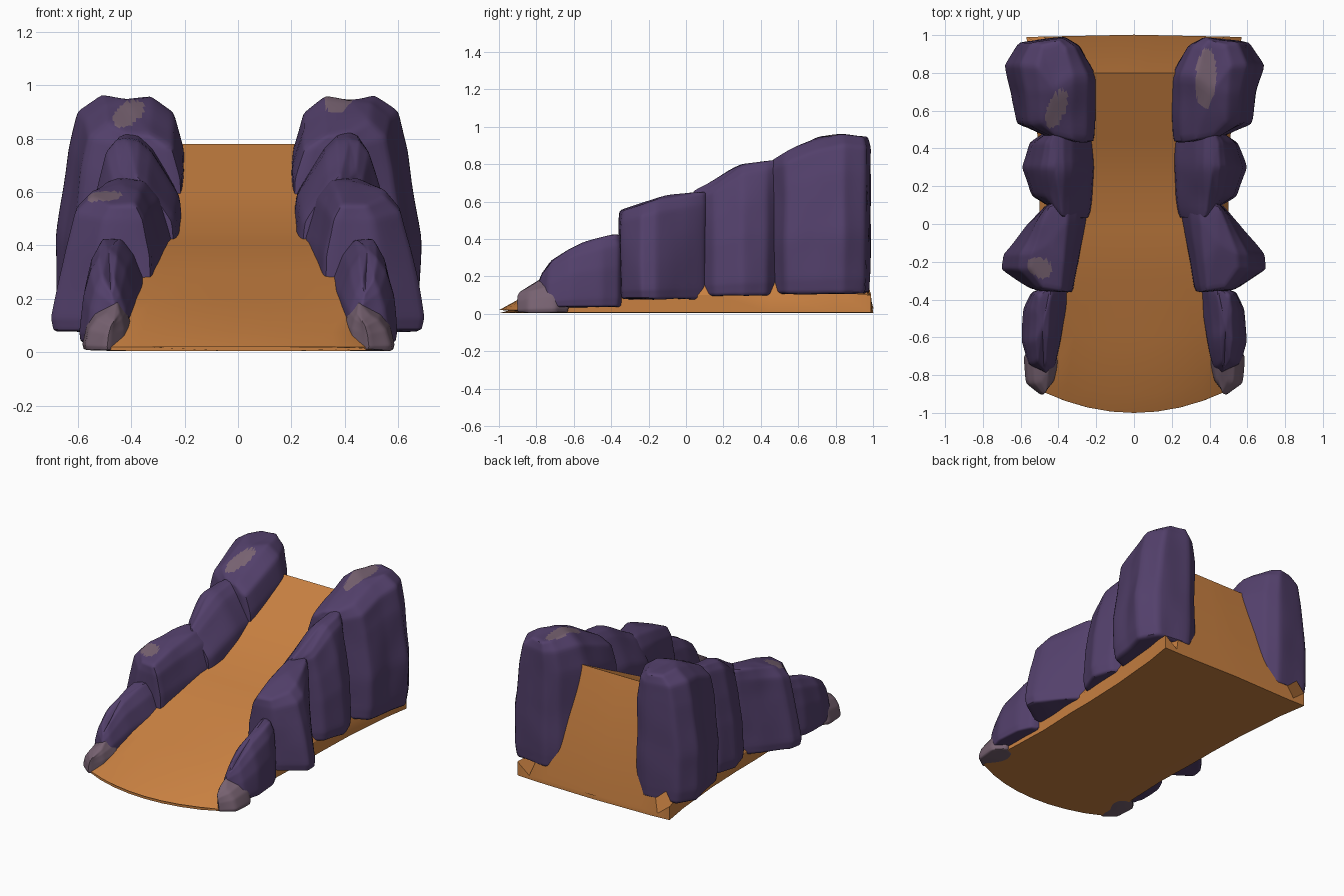
import bpy, bmesh
from mathutils import Vector, noise

if "Cube" in bpy.data.objects:
    bpy.data.objects.remove(bpy.data.objects["Cube"])

def material(name, col):
    m = bpy.data.materials.new(name)
    m.diffuse_color = (*col, 1)
    m.use_nodes = True
    m.node_tree.nodes["Principled BSDF"].inputs["Base Color"].default_value = m.diffuse_color
    return m

ORANGE = material("orange_clay", (.58, .217, .053))
PURPLE = material("purple_rock", (.086, .051, .147))
MAUVE = material("mauve_rock", (.185, .122, .165))

def finish(bm, name, mats, angle):
    bmesh.ops.recalc_face_normals(bm, faces=bm.faces)
    me = bpy.data.meshes.new(name)
    bm.to_mesh(me)
    bm.free()
    ob = bpy.data.objects.new(name, me)
    bpy.context.collection.objects.link(ob)
    for m in mats:
        me.materials.append(m)
    bpy.ops.object.select_all(action='DESELECT')
    ob.select_set(True)
    bpy.context.view_layer.objects.active = ob
    bpy.ops.object.shade_smooth_by_angle(angle=angle)
    return ob

def lerp_table(table, y):
    for (a, za), (b, zb) in zip(table, table[1:]):
        if y <= b:
            return za + (zb - za) * max(0, (y - a) / (b - a))
    return table[-1][1]

# Ramp: cross-sections along y -> (y, surface half width, surface z, base half width, skirt z)
stations = [(-1.0, .48, .02, .50, .015), (-.90, .47, .075, .51, .05), (-.6, .42, .195, .50, .09),
            (-.3, .36, .305, .49, .09), (-.03, .30, .41, .50, .10), (.16, .26, .45, .50, .10),
            (.45, .25, .60, .51, .11), (.8, .23, .78, .54, .12), (.99, .48, .03, .57, .10)]
bm = bmesh.new()
rings = []
N = 8
for y, w, z, bw, sk in stations:
    sec = [(-bw, .008), (-bw, sk)] + [(-w + 2 * w * i / N, z) for i in range(N + 1)] + [(bw, sk), (bw, .008)]
    sec += [(bw - 2 * bw * i / N, .004) for i in range(1, N)]
    bow = .12 * max(0, min(1, (-.5 - y) / .4))          # rounded front lip
    back = .012 if y > .9 else 0
    rings.append([bm.verts.new((x, y + bow * (x / .5) ** 2 + back * (1 - abs(x) / .57), h)) for x, h in sec])
for a, b in zip(rings, rings[1:]):
    n = len(a)
    for i in range(n):
        bm.faces.new((a[i], a[(i + 1) % n], b[(i + 1) % n], b[i]))
bm.faces.new(rings[0])
bm.faces.new(rings[-1])
finish(bm, "ramp", [ORANGE], .5)

# Rocks: footprint rings raised in levels, tapering to x = ax separately on the inner and outer side
def rock(name, side, foot, ax, base, top, levels, mats, patch=None):
    bm = bmesh.new()
    ys = [p[1] for p in foot]
    cy = (min(ys) + max(ys)) / 2
    rings = []
    for t, inner, outer, sy in levels:
        ring = []
        for x, y in foot:
            X = ax + (x - ax) * (inner if x < ax else outer)
            Y = cy + (y - cy) * sy
            ring.append(bm.verts.new((X * side, Y, base + (lerp_table(top, Y) - base) * t)))
        rings.append(ring)
    n = len(foot)
    for a, b in zip(rings, rings[1:]):
        for i in range(n):
            bm.faces.new((a[i], a[(i + 1) % n], b[(i + 1) % n], b[i]))
    for ring, z in ((rings[0], base), (rings[-1], lerp_table(top, cy) + .012)):
        c = bm.verts.new((ax * side, cy, z))
        for i in range(n):
            bm.faces.new((ring[i], ring[(i + 1) % n], c))
    bmesh.ops.recalc_face_normals(bm, faces=bm.faces)
    bmesh.ops.subdivide_edges(bm, edges=bm.edges, cuts=7, use_grid_fill=True)
    for _ in range(2):
        bmesh.ops.smooth_vert(bm, verts=bm.verts, factor=.5, use_axis_x=True, use_axis_y=True, use_axis_z=True)
    bm.normal_update()
    for v in bm.verts:
        p = Vector((v.co.x * 6 + side * 3, v.co.y * 6, v.co.z * 4))
        v.co += v.normal * (.003 + .008 * noise.noise(p))
    bm.normal_update()
    if patch:                                            # worn lighter spot on the top
        px, py, rx, ry, slant = patch
        for f in bm.faces:
            c = f.calc_center_median()
            dx = c.x - px - slant * (c.y - py)
            if f.normal.z > .1 and (dx / rx) ** 2 + ((c.y - py) / ry) ** 2 < 1:
                f.material_index = 1
    finish(bm, name, mats, .7)

# levels: (height fraction, inner scale, outer scale, y scale)
tall = [(0, .95, .92, .97), (.1, 1, .98, .99), (.38, 1, 1, 1), (.76, .98, .82, 1), (.93, .8, .68, 1), (1, .42, .36, .95)]
mid = [(0, .95, .94, .97), (.1, 1, 1, 1), (.45, 1, .88, 1), (.7, .92, .68, 1), (.94, .42, .42, 1), (1, .2, .22, .97)]
wide = [(0, .95, .96, .97), (.1, 1, 1, 1), (.6, .97, .80, 1), (.88, .72, .65, 1), (1, .45, .42, .97)]
low = [(0, .95, .96, .97), (.12, 1, 1, 1), (.55, .97, .86, 1), (.85, .65, .62, .98), (1, .3, .32, .9)]

# name, footprint, taper centre x, base z, top profile along y, taper
rocks = [
    ("front_pebble", [(.49, -.905), (.57, -.84), (.585, -.70), (.52, -.63), (.43, -.66), (.40, -.72), (.425, -.83)],
     .455, .01, [(-.9, .11), (-.76, .18), (-.63, .17)], low),
    ("low_rock", [(.455, -.79), (.56, -.74), (.595, -.62), (.58, -.45), (.54, -.36), (.335, -.30), (.345, -.36), (.385, -.6), (.42, -.75)],
     .485, .04, [(-.78, .20), (-.7, .31), (-.58, .365), (-.38, .42)], low),
    ("wide_rock", [(.325, -.36), (.54, -.345), (.70, -.24), (.69, -.16), (.56, .0), (.46, .10), (.23, .16), (.25, .02), (.295, -.2)],
     .44, .08, [(-.34, .55), (-.15, .61), (.1, .65)], wide),
    ("upper_rock", [(.235, .03), (.42, .08), (.54, .15), (.595, .3), (.55, .43), (.42, .51), (.205, .56), (.205, .3)],
     .415, .10, [(.1, .65), (.2, .71), (.3, .79), (.5, .82)], mid),
    ("tall_rock", [(.205, .43), (.43, .455), (.62, .53), (.645, .7), (.685, .84), (.61, .96), (.37, .985), (.29, .94), (.20, .78)],
     .415, .11, [(.45, .81), (.6, .895), (.8, .965), (.98, .945)], tall),
]
patches = {("tall_rock", 1): (.38, .77, .055, .16, .05), ("tall_rock", -1): (-.41, .61, .05, .10, .3),
           ("wide_rock", -1): (-.50, -.23, .065, .055, -.3)}
for side, label in ((1, "right"), (-1, "left")):
    for name, foot, ax, base, top, levels in rocks:
        mats = [MAUVE] if name == "front_pebble" else [PURPLE, MAUVE]
        rock(f"{label}_{name}", side, foot, ax, base, top, levels, mats, patches.get((name, side)))
